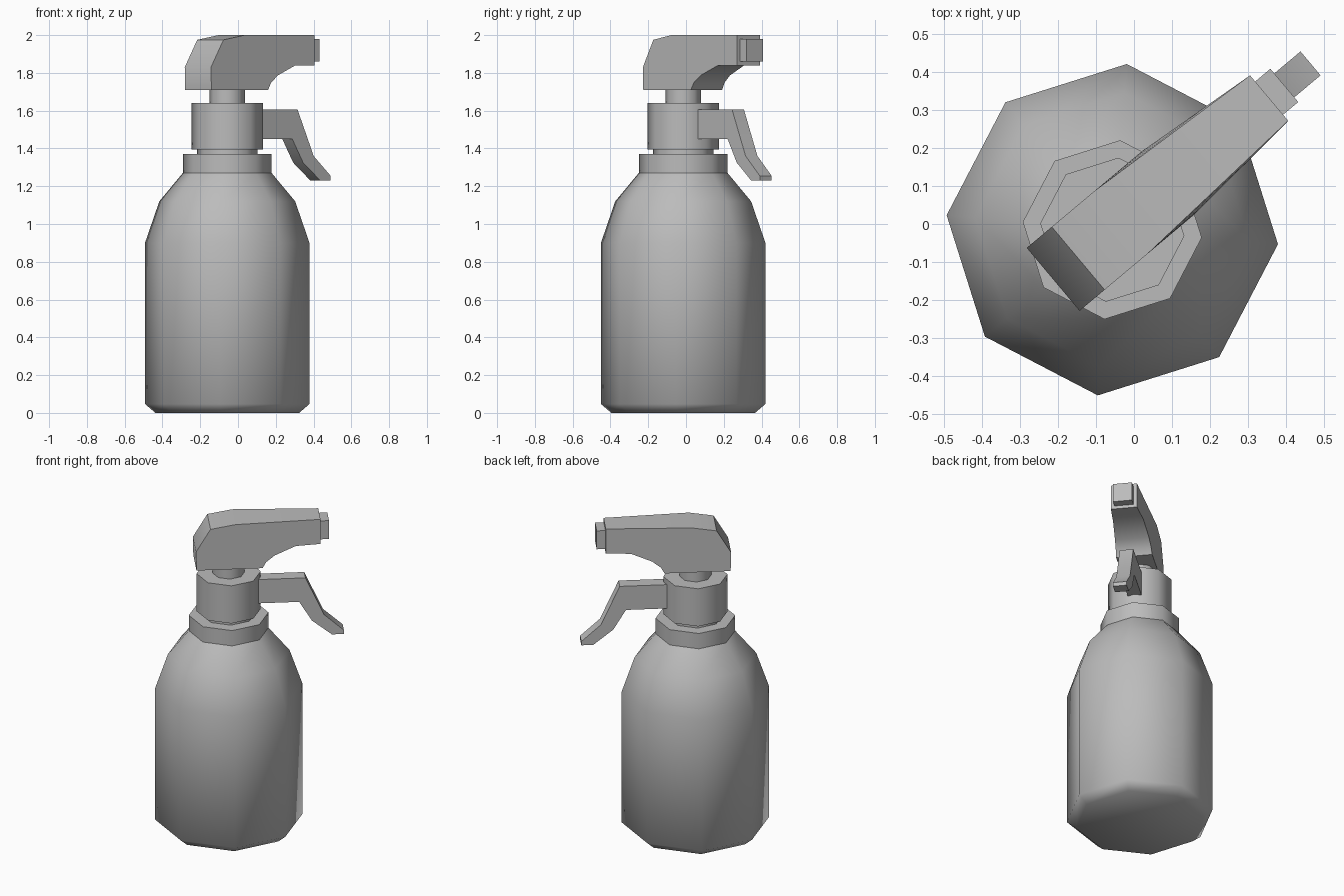
import bpy, bmesh, math
from mathutils import Matrix

if "Cube" in bpy.data.objects:
    bpy.data.objects.remove(bpy.data.objects["Cube"], do_unlink=True)

GREY = 0.5
mat = bpy.data.materials.new("grey plastic")
mat.use_nodes = True
mat.diffuse_color = (GREY, GREY, GREY, 1)
mat.node_tree.nodes["Principled BSDF"].inputs["Base Color"].default_value = (GREY, GREY, GREY, 1)

# The whole bottle is turned so that the nozzle points to a corner
PLACE = Matrix.Translation((-0.057, -0.015, 0)) @ Matrix.Rotation(math.radians(40), 4, "Z")


def finish(name, bm, sharp):
    bmesh.ops.recalc_face_normals(bm, faces=bm.faces)
    for f in bm.faces:
        f.smooth = True
    for e in bm.edges:
        e.smooth = e.calc_face_angle(math.pi) < math.radians(sharp)
    bm.transform(PLACE)
    mesh = bpy.data.meshes.new(name)
    bm.to_mesh(mesh)
    bm.free()
    mesh.materials.append(mat)
    ob = bpy.data.objects.new(name, mesh)
    bpy.context.collection.objects.link(ob)


def lathe(name, profile, sides=8):
    """Stack of octagonal rings (radius, height) with closed ends."""
    bm = bmesh.new()
    rings = []
    for r, z in profile:
        angles = [math.tau * i / sides for i in range(sides)]
        rings.append([bm.verts.new((r * math.cos(a), r * math.sin(a), z)) for a in angles])
    for low, high in zip(rings, rings[1:]):
        for i in range(sides):
            j = (i + 1) % sides
            bm.faces.new((low[i], low[j], high[j], high[i]))
    bm.faces.new(rings[0])
    bm.faces.new(rings[-1])
    finish(name, bm, 48)


def slab(name, top, bottom, width, sharp):
    """Side profile given as an upper and a lower chain, widened to both sides."""
    bm = bmesh.new()
    outline = top + bottom[::-1]
    left, right = [[bm.verts.new((u, s * width(u), z)) for u, z in outline] for s in (1, -1)]
    bm.faces.new(left)
    bm.faces.new(right)
    for i in range(len(outline)):
        j = (i + 1) % len(outline)
        bm.faces.new((left[i], left[j], right[j], right[i]))
    finish(name, bm, sharp)


# Bottle body and neck parts
lathe("bottle", [(0.382, 0), (0.437, 0.047), (0.437, 0.9), (0.361, 1.12), (0.236, 1.27)])
lathe("bottle_collar", [(0.236, 1.27), (0.236, 1.37)])
lathe("neck", [(0.16, 1.36), (0.16, 1.4)])
lathe("pump_collar", [(0.19, 1.395), (0.19, 1.64)])
lathe("stem", [(0.095, 1.63), (0.095, 1.72)])

# Spray head, narrowing towards the nozzle
slab("spray_head",
     [(-0.2, 1.71), (-0.203, 1.83), (-0.117, 1.975), (0.03, 2.0), (0.538, 2.0)],
     [(0.192, 1.71), (0.214, 1.748), (0.265, 1.787), (0.39, 1.838), (0.538, 1.84)],
     lambda u: 0.108 - 0.03 * max(0, u - 0.192) / 0.346, 40)
slab("nozzle", [(0.52, 1.98), (0.59, 1.98)], [(0.52, 1.86), (0.59, 1.86)],
     lambda u: 0.057, 40)

# Trigger with its arm
slab("trigger",
     [(0.12, 1.605), (0.452, 1.605), (0.563, 1.36), (0.68, 1.255)],
     [(0.12, 1.45), (0.415, 1.45), (0.49, 1.325), (0.609, 1.23), (0.68, 1.23)],
     lambda u: 0.041, 24)
